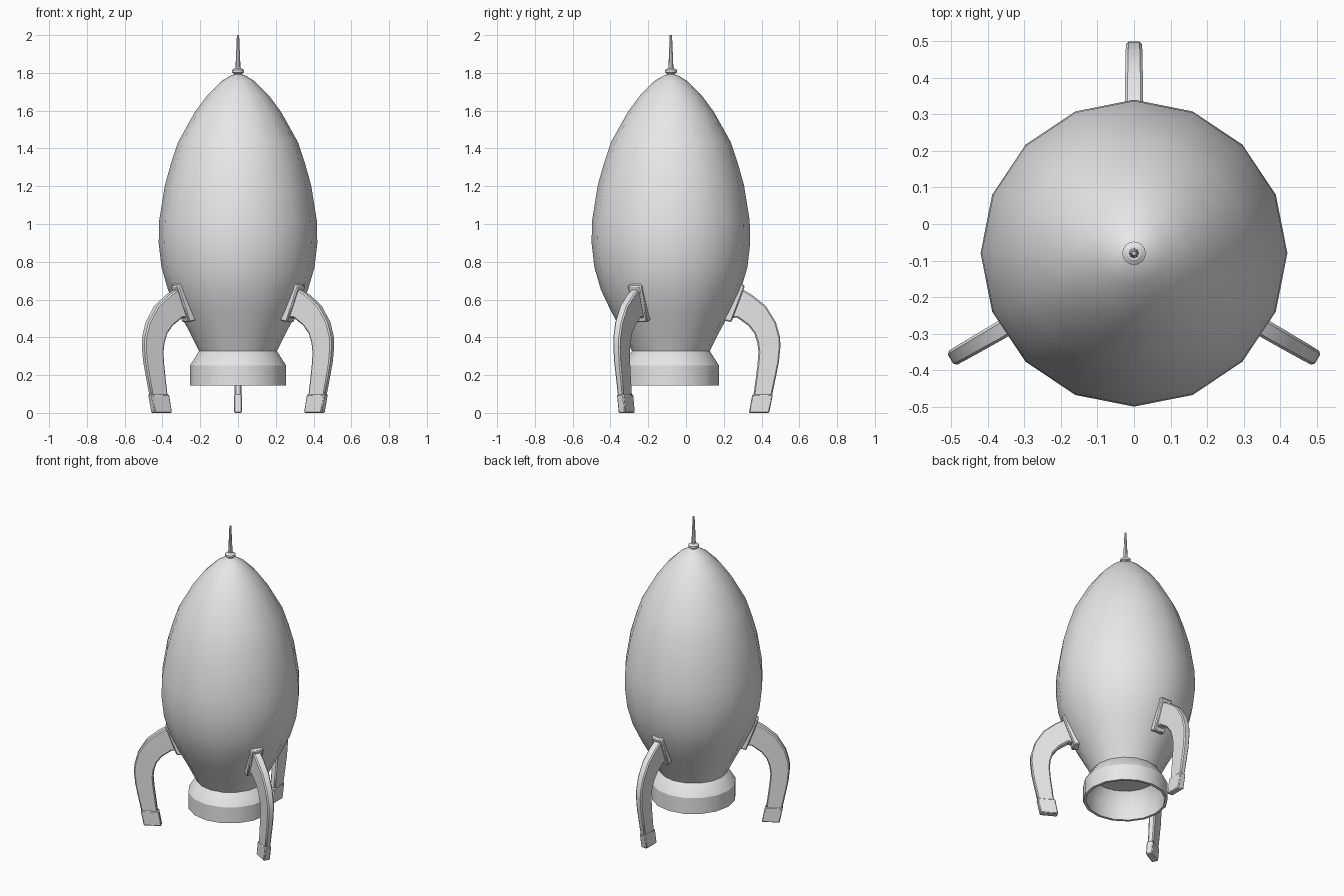
import bpy, bmesh, math
from mathutils import Matrix, Vector

if "Cube" in bpy.data.objects:
    bpy.data.objects.remove(bpy.data.objects["Cube"])

AXIS_Y = -0.08  # the rocket's axis sits slightly forward of the origin

grey = bpy.data.materials.new("light grey")
grey.diffuse_color = (0.8, 0.8, 0.8, 1)
grey.use_nodes = True
grey.node_tree.nodes["Principled BSDF"].inputs["Base Color"].default_value = grey.diffuse_color


def finish(name, bm, bevel=0):
    bmesh.ops.recalc_face_normals(bm, faces=bm.faces)
    me = bpy.data.meshes.new(name)
    bm.to_mesh(me)
    bm.free()
    me.materials.append(grey)
    ob = bpy.data.objects.new(name, me)
    bpy.context.collection.objects.link(ob)
    if bevel:
        mod = ob.modifiers.new("bevel", 'BEVEL')
        mod.width = bevel
        mod.segments = 1
        mod.limit_method = 'ANGLE'
        mod.angle_limit = math.radians(50)
    bpy.ops.object.select_all(action='DESELECT')
    bpy.context.view_layer.objects.active = ob
    ob.select_set(True)
    bpy.ops.object.shade_smooth_by_angle(angle=math.radians(30))
    return ob


def lathe(name, profile, sides):
    """Revolve (radius, z) points around the rocket axis; zero radius closes."""
    bm = bmesh.new()
    rings = []
    for r, z in profile:
        if r == 0:
            rings.append([bm.verts.new((0, AXIS_Y, z))] * sides)
        else:
            rings.append([bm.verts.new((r * math.cos(math.tau * i / sides),
                                        AXIS_Y + r * math.sin(math.tau * i / sides), z))
                          for i in range(sides)])
    for a, b in zip(rings, rings[1:]):
        for i in range(sides):
            j = (i + 1) % sides
            quad = list(dict.fromkeys((a[i], a[j], b[j], b[i])))
            bm.faces.new(quad)
    return finish(name, bm)


def strip(name, pairs, angle, bevel):
    """Solid from (outer_r, outer_z, inner_r, inner_z, half_width) sections."""
    bm = bmesh.new()
    rot = Matrix.Translation((0, AXIS_Y, 0)) @ Matrix.Rotation(angle, 4, 'Z')
    secs = []
    for ro, zo, ri, zi, w in pairs:
        pts = ((ro, -w, zo), (ro, w, zo), (ri, w, zi), (ri, -w, zi))
        secs.append([bm.verts.new(rot @ Vector(p)) for p in pts])
    for a, b in zip(secs, secs[1:]):
        for i in range(4):
            j = (i + 1) % 4
            bm.faces.new((a[i], a[j], b[j], b[i]))
    bm.faces.new(secs[0])
    bm.faces.new(secs[-1])
    return finish(name, bm, bevel)


# egg-shaped hull
lathe("hull", [(0, 0.325), (0.205, 0.325), (0.26, 0.435), (0.315, 0.535),
               (0.37, 0.65), (0.405, 0.77), (0.42, 0.90), (0.417, 1.02),
               (0.387, 1.206), (0.355, 1.32), (0.317, 1.434), (0.228, 1.593),
               (0.164, 1.68), (0.087, 1.757), (0.035, 1.788), (0, 1.797)], 16)

# hollow engine skirt
lathe("engine_skirt", [(0.2, 0.33), (0.207, 0.326), (0.255, 0.25), (0.255, 0.145),
                       (0.238, 0.145), (0.238, 0.245), (0.195, 0.32)], 16)

# antenna collar and spike
lathe("antenna_collar", [(0, 1.785), (0.02, 1.785), (0.02, 1.797), (0.032, 1.802),
                         (0.032, 1.815), (0.018, 1.824), (0, 1.824)], 16)
lathe("antenna_spike", [(0, 1.81), (0.014, 1.81), (0.006, 2.0), (0, 2.0)], 8)

# three curved landing legs, each with a mounting pad and a foot
LEG = [(0.37, 0.66, 0.30, 0.50, 0.025), (0.43, 0.625, 0.35, 0.505, 0.025),
       (0.503, 0.566, 0.41, 0.462, 0.024), (0.556, 0.48, 0.442, 0.42, 0.023),
       (0.578, 0.40, 0.458, 0.37, 0.022), (0.580, 0.35, 0.464, 0.32, 0.021),
       (0.572, 0.27, 0.458, 0.25, 0.020), (0.556, 0.19, 0.449, 0.18, 0.019),
       (0.535, 0.09, 0.437, 0.09, 0.018)]
FOOT = [(0.540, 0.098, 0.431, 0.098, 0.021), (0.520, 0.0, 0.413, 0.0, 0.021)]
PAD = [(0.392, 0.673, 0.355, 0.69, 0.04), (0.320, 0.48, 0.275, 0.492, 0.04)]
for n, deg in enumerate((90, 210, 330), 1):
    a = math.radians(deg)
    strip(f"leg_{n}", LEG, a, 0.007)
    strip(f"foot_{n}", FOOT, a, 0.005)
    strip(f"leg_pad_{n}", PAD, a, 0.006)
